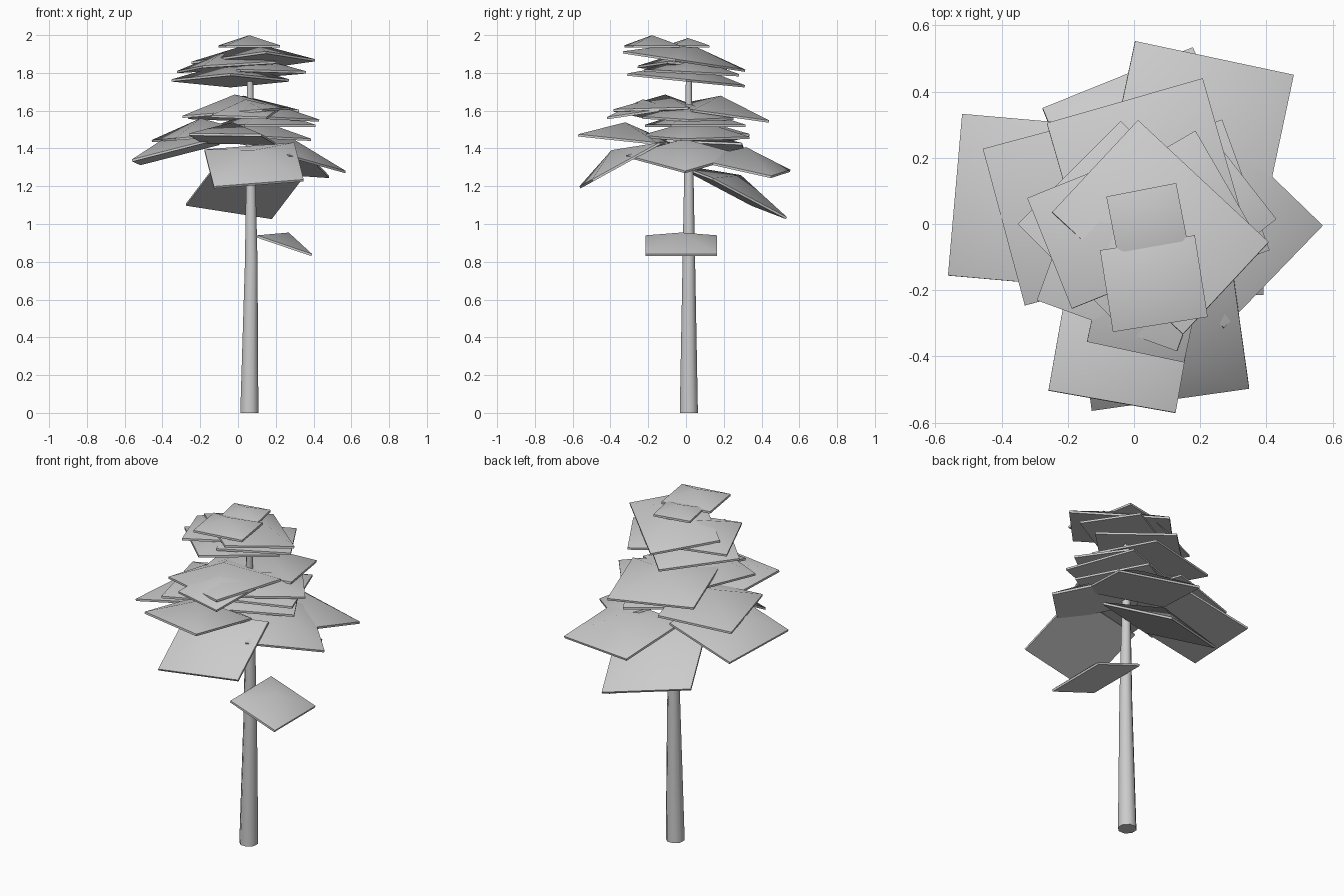
import bpy
import bmesh
from math import cos, sin, radians
from mathutils import Vector

cube = bpy.data.objects.get("Cube")
if cube:
    bpy.data.objects.remove(cube, do_unlink=True)


def make_material(name, colour):
    mat = bpy.data.materials.new(name)
    mat.use_nodes = True
    mat.diffuse_color = colour
    mat.node_tree.nodes["Principled BSDF"].inputs["Base Color"].default_value = colour
    return mat


GREY = make_material("plain_grey", (0.6, 0.6, 0.6, 1))
RIM = 0.012


def finish(name, bm, smooth_angle):
    """Turn a bmesh into a shaded, coloured object."""
    bmesh.ops.recalc_face_normals(bm, faces=bm.faces)
    mesh = bpy.data.meshes.new(name)
    bm.to_mesh(mesh)
    bm.free()
    mesh.materials.append(GREY)
    obj = bpy.data.objects.new(name, mesh)
    bpy.context.collection.objects.link(obj)
    bpy.ops.object.select_all(action="DESELECT")
    obj.select_set(True)
    bpy.context.view_layer.objects.active = obj
    bpy.ops.object.shade_smooth_by_angle(angle=radians(smooth_angle))
    return obj


def leaf_plate(name, x, y, z, width, depth, yaw, slope_x, slope_y):
    """A thin rectangular slab with a low pyramid top, leaning by two slopes."""
    centre = Vector((x, y, z))
    normal = Vector((-slope_x, -slope_y, 1)).normalized()
    turn = radians(yaw)
    across = Vector((cos(turn), sin(turn), 0)) * width / 2
    along = Vector((-sin(turn), cos(turn), 0)) * depth / 2
    bm = bmesh.new()
    lower, upper = [], []
    for a, b in ((-1, -1), (1, -1), (1, 1), (-1, 1)):
        offset = across * a + along * b
        offset.z = slope_x * offset.x + slope_y * offset.y
        lower.append(bm.verts.new(centre + offset - normal * RIM / 2))
        upper.append(bm.verts.new(centre + offset + normal * RIM / 2))
    peak = bm.verts.new(centre + normal * 0.11 * (width + depth))
    bm.faces.new(lower[::-1])
    for i in range(4):
        j = (i + 1) % 4
        bm.faces.new((lower[i], lower[j], upper[j], upper[i]))
        bm.faces.new((upper[i], upper[j], peak))
    return finish(name, bm, 50)


def tapered_trunk(name, rings, sides):
    """Loft a round trunk through rings of (x, y, z, radius)."""
    bm = bmesh.new()
    loops = []
    for x, y, z, r in rings:
        angles = [radians(360 * (i + 0.5) / sides) for i in range(sides)]
        loops.append([bm.verts.new((x + r * cos(a), y + r * sin(a), z)) for a in angles])
    for low, high in zip(loops, loops[1:]):
        for i in range(sides):
            j = (i + 1) % sides
            bm.faces.new((low[i], low[j], high[j], high[i]))
    bm.faces.new(loops[0][::-1])
    bm.faces.new(loops[-1])
    return finish(name, bm, 50)


# Trunk, leaning very slightly and narrowing to the crown
tapered_trunk("trunk", [(0.06, 0.015, 0, 0.052), (0.07, 0.015, 0.8, 0.036),
                        (0.068, 0.015, 1.25, 0.027), (0.063, 0.015, 1.93, 0.014)], 8)

# Foliage: x, y, z, width, depth, yaw, slope along x, slope along y
low_tier = [
    (0.245, -0.025, 0.885, 0.29, 0.38, 0, -0.34, 0),
    (0.03, 0.245, 1.17, 0.49, 0.42, 22, 0.05, -0.51),
    (0.2, 0.3, 1.31, 0.49, 0.41, -12, -0.11, -0.2),
    (0.265, -0.01, 1.36, 0.43, 0.43, 46, -0.28, 0),
    (-0.33, 0.07, 1.38, 0.42, 0.49, -5, 0.25, -0.06),
    (0.085, -0.35, 1.31, 0.48, 0.36, 8, 0, 0.55),
]
middle_tier = [
    (-0.03, -0.33, 1.45, 0.39, 0.42, -10, -0.03, -0.1),
    (-0.19, 0.045, 1.46, 0.42, 0.49, 15, 0.08, 0),
    (0.1, 0.05, 1.46, 0.42, 0.42, 30, -0.05, 0),
    (0.15, 0.05, 1.52, 0.4, 0.42, 20, 0, 0),
    (0.18, 0.01, 1.56, 0.3, 0.4, -52, -0.05, 0),
    (0.03, 0.17, 1.58, 0.49, 0.42, 16, 0, -0.14),
    (-0.01, -0.11, 1.59, 0.45, 0.42, -20, 0.08, 0),
    (0.04, -0.22, 1.59, 0.3, 0.34, -12, 0, 0.15),
]
top_tier = [
    (-0.04, 0, 1.76, 0.44, 0.44, 45, 0, -0.1),
    (0.1, 0.03, 1.8, 0.4, 0.35, 30, 0, -0.05),
    (-0.06, -0.01, 1.83, 0.42, 0.36, 22, 0.08, -0.05),
    (0.08, -0.01, 1.86, 0.54, 0.38, -43, 0, -0.15),
    (0.06, -0.18, 1.94, 0.29, 0.25, 9, 0, 0),
    (0.04, 0.01, 1.94, 0.215, 0.19, 11, 0, 0),
]
for tier, plates in (("low", low_tier), ("middle", middle_tier), ("top", top_tier)):
    for number, plate in enumerate(plates, 1):
        leaf_plate(f"{tier}_foliage_{number}", *plate)
